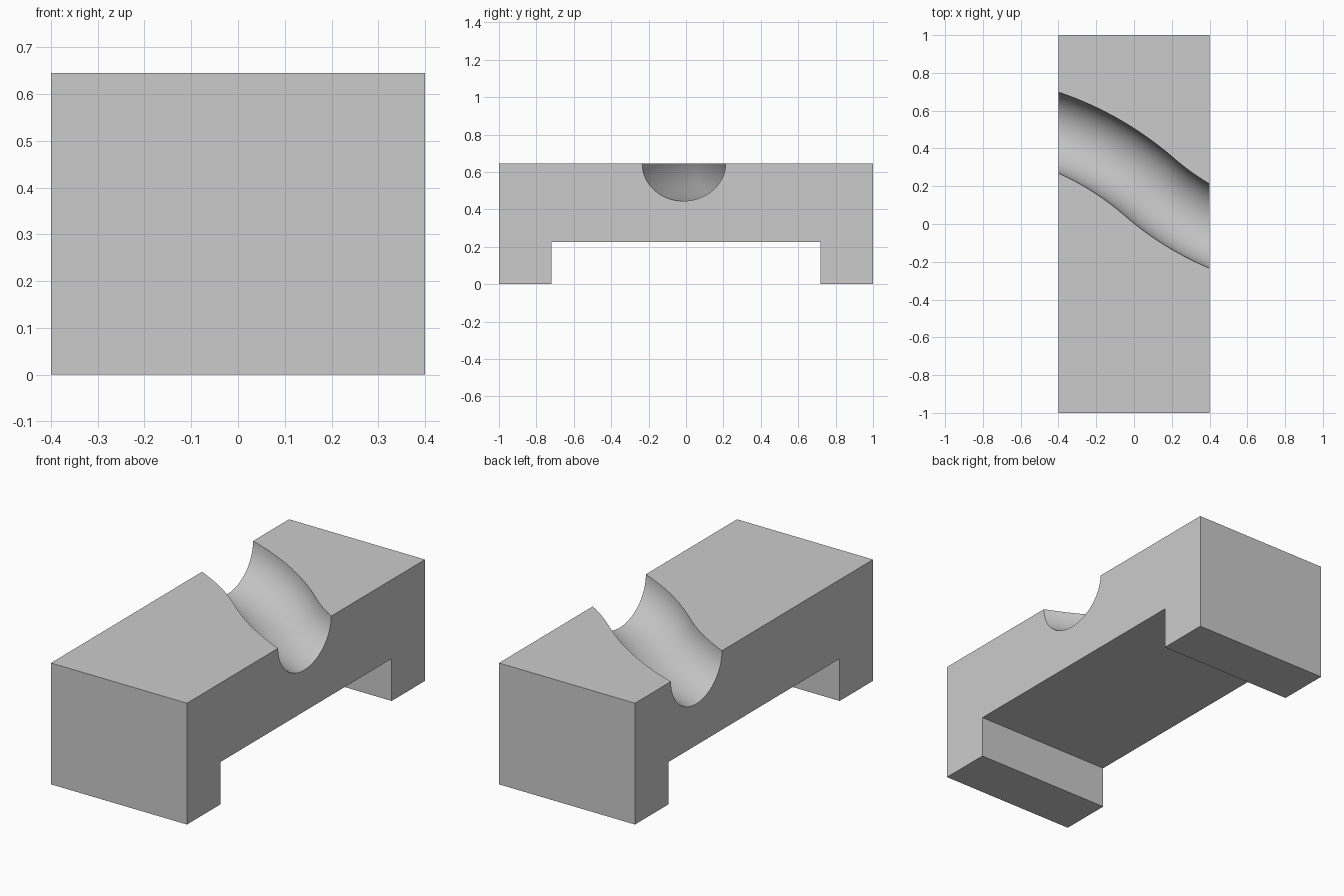
import bpy
import bmesh
from math import sin, cos, pi, radians

if "Cube" in bpy.data.objects:
    bpy.data.objects.remove(bpy.data.objects["Cube"], do_unlink=True)

HALF_W, HEIGHT, GROOVE_R = 0.4, 0.645, 0.2

grey = bpy.data.materials.new("plain grey")
grey.use_nodes = True
grey.diffuse_color = (0.6, 0.6, 0.6, 1)
grey.node_tree.nodes["Principled BSDF"].inputs["Base Color"].default_value = (0.6, 0.6, 0.6, 1)


def loft(name, rings):
    """Skin a row of matching closed rings and cap both ends."""
    bm = bmesh.new()
    rows = [[bm.verts.new(p) for p in ring] for ring in rings]
    n = len(rows[0])
    for a, b in zip(rows, rows[1:]):
        for i in range(n):
            j = (i + 1) % n
            bm.faces.new((a[i], a[j], b[j], b[i]))
    bm.faces.new(rows[0])
    bm.faces.new(rows[-1])
    bmesh.ops.recalc_face_normals(bm, faces=bm.faces)
    mesh = bpy.data.meshes.new(name)
    bm.to_mesh(mesh)
    bm.free()
    mesh.materials.append(grey)
    obj = bpy.data.objects.new(name, mesh)
    bpy.context.collection.objects.link(obj)
    return obj


# Bridge-shaped block: side profile extruded across the width
half = [(0.72, 0.225), (0.72, 0), (1, 0), (1, HEIGHT)]
profile = half + [(-y, z) for y, z in reversed(half)]
block = loft("bridge_block", [[(x, y, z) for y, z in profile] for x in (-HALF_W, HALF_W)])

# Groove centreline: two opposite arcs meeting at the steepest heading
MID_X, MID_Y, STEEP = 0.08, 0.197, radians(41)


def arc(end_angle, radius, side, steps=32):
    """Points and headings from the meeting point out to the end heading."""
    out = []
    for i in range(steps + 1):
        t = STEEP + (end_angle - STEEP) * i / steps
        out.append((MID_X + side * radius * (sin(STEEP) - sin(t)),
                    MID_Y - side * radius * (cos(t) - cos(STEEP)), t))
    return out


path = arc(radians(14), 1.61, -1)[::-1] + arc(radians(15), 1.47, 1)[1:]

# Round-bottomed cutter section, open above the top face
section = [(GROOVE_R * cos(pi + pi * i / 48), HEIGHT + GROOVE_R * sin(pi + pi * i / 48))
           for i in range(49)]
section += [(GROOVE_R, HEIGHT + 0.2), (-GROOVE_R, HEIGHT + 0.2)]
cutter = loft("groove_cutter", [[(x + s * sin(t), y + s * cos(t), z) for s, z in section]
                                for x, y, t in path])
cutter.hide_render = True

# Cut the groove, then smooth only its curved floor
cut = block.modifiers.new("groove", 'BOOLEAN')
cut.object = cutter
cut.operation = 'DIFFERENCE'
cut.solver = 'EXACT'
bpy.context.view_layer.objects.active = block
block.select_set(True)
bpy.ops.object.modifier_apply(modifier=cut.name)
bpy.data.objects.remove(cutter, do_unlink=True)
bpy.ops.object.shade_smooth_by_angle(angle=radians(30))
